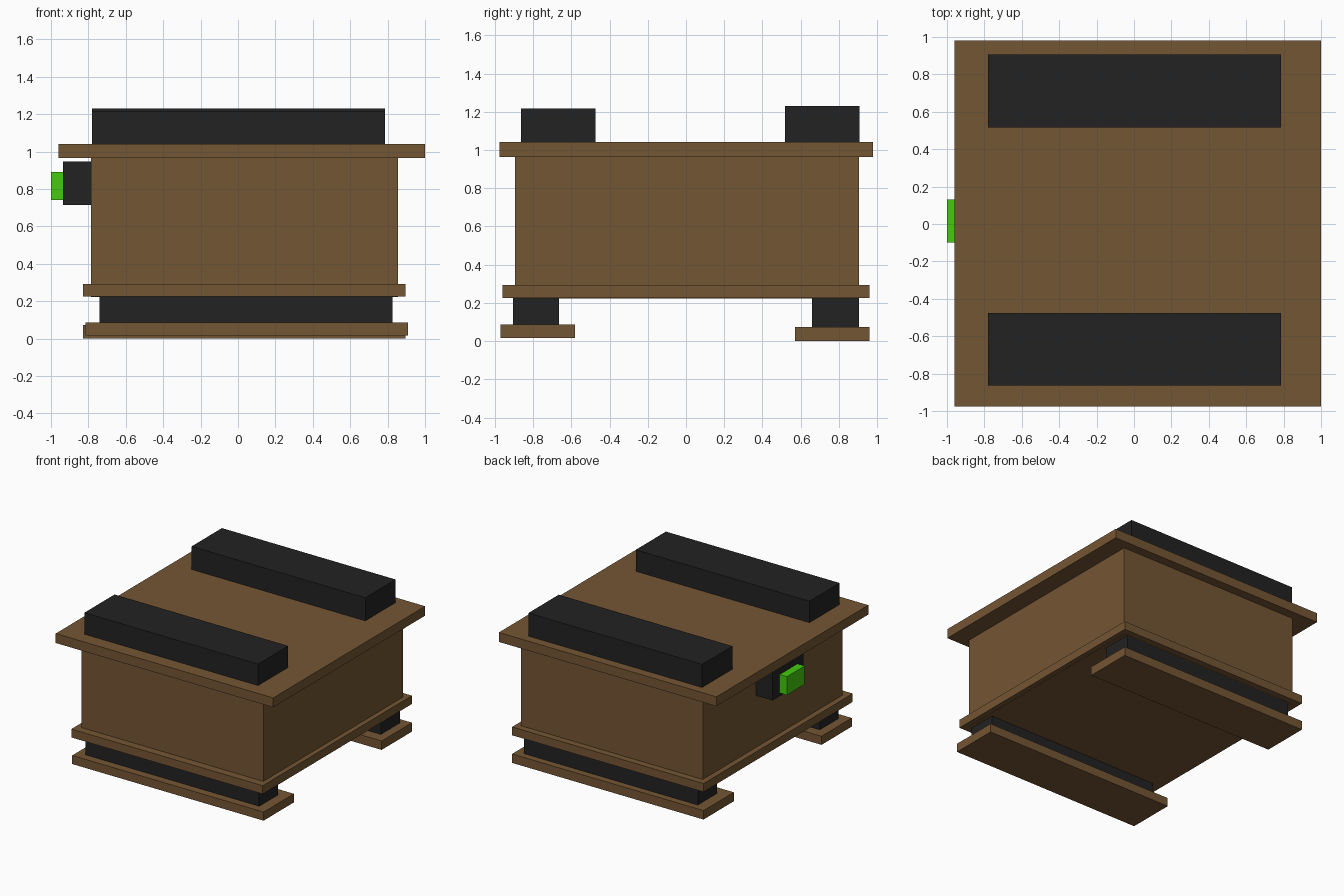
import bpy

if "Cube" in bpy.data.objects:
    bpy.data.objects.remove(bpy.data.objects["Cube"])


def material(name, color):
    m = bpy.data.materials.new(name)
    m.diffuse_color = (*color, 1.0)
    m.use_nodes = True
    m.node_tree.nodes["Principled BSDF"].inputs["Base Color"].default_value = m.diffuse_color
    return m


brown = material("brown wood", (0.175, 0.092, 0.033))
black = material("black", (0.016, 0.016, 0.016))
green = material("bright green", (0.055, 0.59, 0.004))


def box(name, x, y, z, mat):
    """Box spanning the given (min, max) range on each axis."""
    bpy.ops.mesh.primitive_cube_add(size=1)
    o = bpy.context.object
    o.name = name
    spans = (x, y, z)
    for v in o.data.vertices:
        v.co = [s[0] if c < 0 else s[1] for c, s in zip(v.co, spans)]
    o.data.materials.append(mat)
    return o


# Chest: main body with a rim below and a wide lid above
box("body", (-0.785, 0.855), (-0.895, 0.905), (0.222, 0.97), brown)
box("base_rim", (-0.83, 0.895), (-0.96, 0.96), (0.225, 0.293), brown)
box("lid", (-0.96, 1.0), (-0.975, 0.98), (0.965, 1.042), brown)

# Bars on the lid
box("front_lid_bar", (-0.78, 0.785), (-0.863, -0.475), (1.042, 1.217), black)
box("back_lid_bar", (-0.78, 0.785), (0.517, 0.907), (1.042, 1.23), black)

# Supports and the skids under them
box("front_support", (-0.74, 0.825), (-0.905, -0.665), (0.085, 0.225), black)
box("back_support", (-0.74, 0.825), (0.66, 0.905), (0.073, 0.225), black)
box("front_skid", (-0.815, 0.91), (-0.97, -0.58), (0.016, 0.086), brown)
box("back_skid", (-0.83, 0.895), (0.57, 0.96), (0.0, 0.073), brown)

# Latch on the left side
box("latch_plate", (-0.935, -0.785), (-0.18, 0.22), (0.715, 0.947), black)
box("latch_button", (-1.0, -0.935), (-0.1, 0.13), (0.742, 0.892), green)
